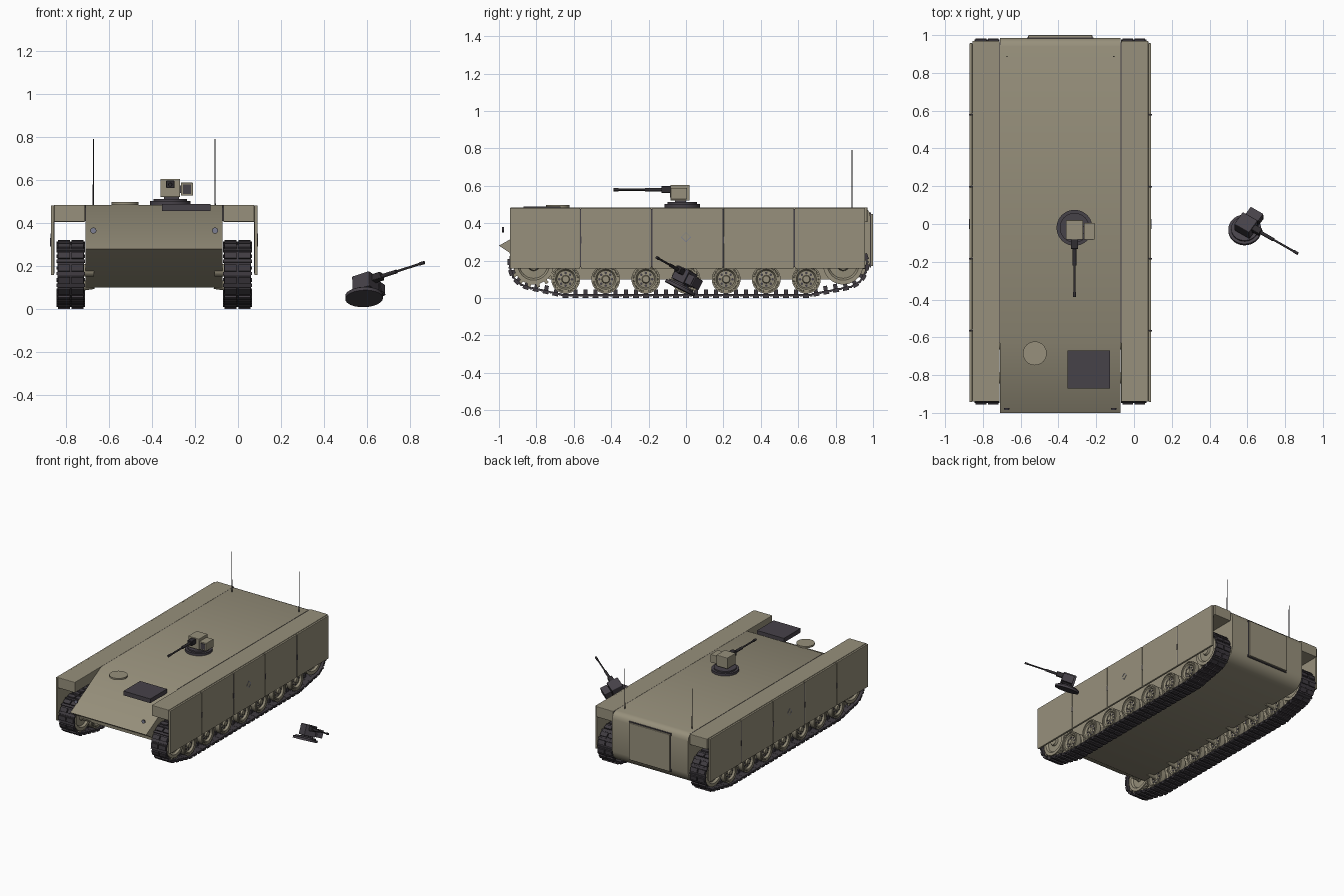
import bpy, bmesh, math
from mathutils import Matrix, Vector
from mathutils.geometry import convex_hull_2d

if "Cube" in bpy.data.objects:
    bpy.data.objects.remove(bpy.data.objects["Cube"])

MID = -0.39          # centre line of the vehicle
ROOF = 0.485


def material(name, *rgb):
    m = bpy.data.materials.new(name)
    m.use_nodes = True
    m.diffuse_color = (*rgb, 1)
    bsdf = next(n for n in m.node_tree.nodes if n.type == 'BSDF_PRINCIPLED')
    bsdf.inputs["Base Color"].default_value = (*rgb, 1)
    bsdf.inputs["Roughness"].default_value = 0.7
    return m


OLIVE = material("olive_drab", 0.31, 0.28, 0.20)
DARK = material("dark_metal", 0.062, 0.054, 0.066)
TRACK = material("track_rubber", 0.05, 0.044, 0.052)
BLACK = material("gun_black", 0.03, 0.027, 0.031)
GLASS = material("blue_grey", 0.2, 0.21, 0.29)


def finish(name, bm, mat, matrix=Matrix(), bevel=0):
    bmesh.ops.recalc_face_normals(bm, faces=bm.faces)
    me = bpy.data.meshes.new(name)
    bm.to_mesh(me)
    bm.free()
    me.transform(matrix)
    me.materials.append(mat)
    ob = bpy.data.objects.new(name, me)
    bpy.context.collection.objects.link(ob)
    if bevel:
        mod = ob.modifiers.new("edge_bevel", 'BEVEL')
        mod.width, mod.segments = bevel, 2
        mod.limit_method = 'ANGLE'
    return ob


def add_box(bm, lo, hi, matrix=Matrix()):
    lo, hi = Vector(lo), Vector(hi)
    size = Matrix.Diagonal((*(hi - lo), 1))
    bmesh.ops.create_cube(bm, size=1, matrix=matrix @ Matrix.Translation((lo + hi) / 2) @ size)


def box(name, lo, hi, mat, matrix=Matrix(), bevel=0):
    bm = bmesh.new()
    add_box(bm, lo, hi)
    return finish(name, bm, mat, matrix, bevel)


def add_rod(bm, a, b, r, sides=24, r2=None):
    a, b = Vector(a), Vector(b)
    turn = (b - a).to_track_quat('Z', 'Y').to_matrix().to_4x4()
    bmesh.ops.create_cone(bm, cap_ends=True, segments=sides, radius1=r, radius2=r if r2 is None else r2,
                          depth=(b - a).length, matrix=Matrix.Translation((a + b) / 2) @ turn)


def rod(name, a, b, r, mat, matrix=Matrix(), sides=24, r2=None):
    bm = bmesh.new()
    add_rod(bm, a, b, r, sides, r2)
    return finish(name, bm, mat, matrix)


def prism(name, profile, x0, x1, mat):
    """Extrude a (y, z) outline along x."""
    bm = bmesh.new()
    face = bm.faces.new([bm.verts.new((x0, y, z)) for y, z in profile])
    ext = bmesh.ops.extrude_face_region(bm, geom=[face])["geom"]
    bmesh.ops.translate(bm, vec=(x1 - x0, 0, 0), verts=[v for v in ext if isinstance(v, bmesh.types.BMVert)])
    return finish(name, bm, mat)


def add_lathe(bm, half, centre, steps=32):
    """Spin a (radius, x) half profile, mirrored in x, about an x axis."""
    prof = half + [(r, -x) for r, x in reversed(half)]
    verts = [bm.verts.new((x, r, 0)) for r, x in prof]
    edges = [bm.edges.new(p) for p in zip(verts, verts[1:])]
    out = bmesh.ops.spin(bm, geom=verts + edges, axis=(1, 0, 0), cent=(0, 0, 0), angle=math.tau, steps=steps)
    new = [v for v in bm.verts if v in set(verts) or v.index == -1]
    del out
    bmesh.ops.translate(bm, vec=centre, verts=new)


def lathe(name, half, centre, mat):
    bm = bmesh.new()
    add_lathe(bm, half, (0, 0, 0))
    bmesh.ops.remove_doubles(bm, verts=bm.verts, dist=0.0002)
    return finish(name, bm, mat, Matrix.Translation(centre))


# Hull with sloped nose and rounded tail
prism("hull", [(-1, 0.28), (-0.63, ROOF), (0.94, ROOF), (0.965, 0.478), (0.98, 0.46), (0.986, 0.435),
               (0.986, 0.19), (0.975, 0.15), (0.94, 0.115), (0.89, 0.1), (-0.73, 0.1)],
      MID - 0.319, MID + 0.319, OLIVE)
box("rear_door", (-0.56, 0.98, 0.17), (-0.22, 1.0, 0.45), OLIVE, bevel=0.004)
box("rear_door_seam", (-0.566, 0.98, 0.164), (-0.214, 0.988, 0.456), DARK)

# Roof hatches
rod("round_hatch", (-0.525, -0.685, 0.484), (-0.525, -0.685, 0.497), 0.063, OLIVE, sides=32)
box("engine_hatch", (-0.353, -0.87, 0.457), (-0.127, -0.67, 0.489), DARK)

# Running gear layout: (y, z, radius) of every wheel the track wraps around
FRONT, REAR = (-0.815, 0.18, 0.12), (0.84, 0.18, 0.12)
ROAD = [(i * 0.2145, 0.1, 0.079) for i in range(-3, 4)]
WHEEL = [(0, 0.05), (0.018, 0.05), (0.022, 0.038), (0.046, 0.034), (0.054, 0.048), (0.063, 0.05),
         (0.064, 0.044), (0.068, 0.044), (0.069, 0.05), (0.077, 0.05), (0.077, 0.012), (0.055, 0.012)]
DRUM = [(0, 0.055), (0.03, 0.055), (0.035, 0.04), (0.075, 0.036), (0.085, 0.05), (0.108, 0.05),
        (0.108, 0.012), (0.08, 0.012)]


def track_links():
    """Return evenly spaced (point, tangent) pairs around the wheels, and the pitch."""
    pts = [Vector((y + r * math.cos(a), z + r * math.sin(a))) for y, z, r in [FRONT, REAR] + ROAD
           for a in (math.tau * k / 64 for k in range(64))]
    loop = [pts[i] for i in convex_hull_2d(pts)]
    segs = list(zip(loop, loop[1:] + loop[:1]))
    total = sum((b - a).length for a, b in segs)
    count = 76
    pitch, travelled, links = total / count, 0, []
    for a, b in segs:
        d = (b - a).length
        while len(links) < count and len(links) * pitch < travelled + d:
            links.append((a.lerp(b, (len(links) * pitch - travelled) / d), (b - a).normalized()))
        travelled += d
    return links, pitch


LINKS, PITCH = track_links()

for side, s in (("right", -1), ("left", 1)):
    cx = MID + s * 0.388

    def span(a, b):
        return sorted((MID + s * a, MID + s * b))

    # Sponson, hull seam and skirt panels
    x0, x1 = span(0.322, 0.466)
    box(side + "_sponson", (x0, -0.94, 0.405), (x1, 0.97, ROOF), OLIVE, bevel=0.004)
    x0, x1 = span(0.3175, 0.3235)
    box(side + "_sponson_seam", (x0, -0.63, 0.41), (x1, 0.96, ROOF - 0.002), DARK)
    x0, x1 = span(0.466, 0.481)
    step = 1.905 / 5
    for i in range(5):
        y = -0.945 + i * step
        box(f"{side}_skirt_{i + 1}", (x0, y + 0.003, 0.157), (x1, y + step - 0.003, ROOF - 0.003), OLIVE, bevel=0.003)
        if i:
            xa, xb = span(0.464, 0.478)
            box(f"{side}_skirt_joint_{i}", (xa, y - 0.004, 0.165), (xb, y + 0.004, 0.475), DARK)
            xa, xb = span(0.478, 0.484)
            box(f"{side}_skirt_latch_{i}", (xa, y - 0.004, 0.29), (xb, y + 0.004, 0.33), DARK)

    # Small diamond outline on the skirt
    bm = bmesh.new()
    for k in range(4):
        spin = Matrix.Translation((MID + s * 0.4815, 0, 0.325)) @ Matrix.Rotation(math.pi * (0.25 + k / 2), 4, 'X')
        add_box(bm, (-0.001, -0.019, 0.016), (0.001, 0.019, 0.019), spin)
    finish(side + "_skirt_marker", bm, GLASS)

    # Road wheels with axles and lightening holes
    for i, (y, z, r) in enumerate(ROAD):
        lathe(f"{side}_road_wheel_{i + 1}", WHEEL, (cx, y, z), OLIVE)
        rod(f"{side}_axle_{i + 1}", (MID + s * 0.28, y, z + 0.015), (cx, y, z), 0.022, OLIVE)
        bm = bmesh.new()
        for k in range(8):
            a = math.tau * k / 8
            p = Vector((cx, y + 0.034 * math.cos(a), z + 0.034 * math.sin(a)))
            add_rod(bm, p - Vector((0.039, 0, 0)), p + Vector((0.039, 0, 0)), 0.007, 8)
        finish(f"{side}_wheel_holes_{i + 1}", bm, DARK)

    # Drive sprocket and idler
    for label, (y, z, r) in (("sprocket", FRONT), ("idler", REAR)):
        lathe(f"{side}_{label}", DRUM, (cx, y, z), OLIVE)
        rod(f"{side}_{label}_shaft", (MID + s * 0.28, y, z), (cx, y, z), 0.03, OLIVE)
    bm = bmesh.new()
    for k in range(15):
        turn = Matrix.Translation((cx, *FRONT[:2])) @ Matrix.Rotation(math.tau * k / 15, 4, 'X')
        for x in (-0.042, 0.03):
            add_box(bm, (x, -0.009, 0.1), (x + 0.012, 0.009, 0.125), turn)
    finish(side + "_sprocket_teeth", bm, OLIVE)

    # Track: base plate, paired pads, pin and guide horn for each link
    bm = bmesh.new()
    for p, t in LINKS:
        m = Matrix(((1, 0, 0, cx), (0, t.x, t.y, p.x), (0, t.y, -t.x, p.y), (0, 0, 0, 1)))
        h = PITCH / 2
        add_box(bm, (-0.062, -h * 0.92, 0), (0.062, h * 0.92, 0.01), m)
        add_box(bm, (-0.06, -h * 0.6, 0.008), (-0.004, h * 0.6, 0.02), m)
        add_box(bm, (0.004, -h * 0.6, 0.008), (0.06, h * 0.6, 0.02), m)
        add_box(bm, (-0.067, h * 0.75, 0.001), (0.067, h * 1.25, 0.012), m)
        add_box(bm, (-0.006, -h * 0.4, -0.025), (0.006, h * 0.4, 0.002), m)
    finish(side + "_track", bm, TRACK)

    # Whip antenna and front lamp
    ax = MID + s * 0.283
    rod(side + "_antenna", (ax, 0.887, 0.48), (ax, 0.887, 0.79), 0.0035, BLACK, sides=8, r2=0.002)
    rod(side + "_front_lamp", (ax, -0.978, 0.365), (ax, -0.985, 0.365), 0.012, GLASS, sides=16)
    rod(side + "_lamp_rim", (ax, -0.974, 0.365), (ax, -0.983, 0.365), 0.014, DARK, sides=16)


def weapon_station(prefix, place, shell, metal):
    """Remote gun mount built around its ring centre, gun toward -y."""
    rod(prefix + "_ring", (0, 0, 0), (0, 0, 0.018), 0.095, metal, place, 40)
    rod(prefix + "_ring_step", (0, 0, 0.018), (0, 0, 0.028), 0.078, metal, place, 40)
    box(prefix + "_pedestal", (-0.03, -0.04, 0.025), (0.04, 0.02, 0.04), metal, place)
    box(prefix + "_housing", (-0.046, -0.063, 0.036), (0.046, 0.04, 0.12), shell, place, 0.004)
    box(prefix + "_sight", (0.049, -0.062, 0.042), (0.106, 0.025, 0.103), shell, place, 0.003)
    box(prefix + "_sight_link", (0.04, -0.03, 0.055), (0.055, 0.01, 0.09), metal, place)
    box(prefix + "_sight_window", (0.058, -0.065, 0.051), (0.097, -0.06, 0.094), metal, place)
    box(prefix + "_gun_block", (-0.019, -0.112, 0.077), (0.019, -0.06, 0.113), BLACK, place, 0.003)
    rod(prefix + "_gun_sleeve", (0, -0.11, 0.094), (0, -0.2, 0.094), 0.01, BLACK, place, 16)
    rod(prefix + "_gun_barrel", (0, -0.19, 0.094), (0, -0.365, 0.094), 0.006, BLACK, place, 16)
    rod(prefix + "_gun_muzzle", (0, -0.34, 0.094), (0, -0.367, 0.094), 0.0085, BLACK, place, 16)


# Mounted station, and a spare one lying tilted beside the vehicle
weapon_station("turret", Matrix.Translation((-0.315, -0.02, ROOF)), OLIVE, DARK)
aim = Vector((0.837, -0.475, 0.27)).normalized()
up = Vector((-0.03, 0.45, 0.89))
up = (up - aim * up.dot(aim)).normalized()
turn = Matrix((up.cross(aim) * -1, -aim, up)).transposed()
if turn.determinant() < 0:
    turn = Matrix((up.cross(aim), -aim, up)).transposed()
weapon_station("spare_turret", Matrix.Translation((0.587, -0.035, 0.048)) @ turn.to_4x4() @ Matrix.Scale(0.92, 4),
               DARK, DARK)

# Smooth the round parts while keeping their edges crisp
ROUND = ("hull", "wheel", "sprocket", "idler", "ring", "gun", "antenna", "hatch", "shaft", "axle")
bpy.ops.object.select_all(action='DESELECT')
for ob in bpy.context.collection.objects:
    if ob.type == 'MESH' and any(w in ob.name for w in ROUND):
        ob.select_set(True)
        bpy.context.view_layer.objects.active = ob
bpy.ops.object.shade_smooth_by_angle(angle=math.radians(35))
